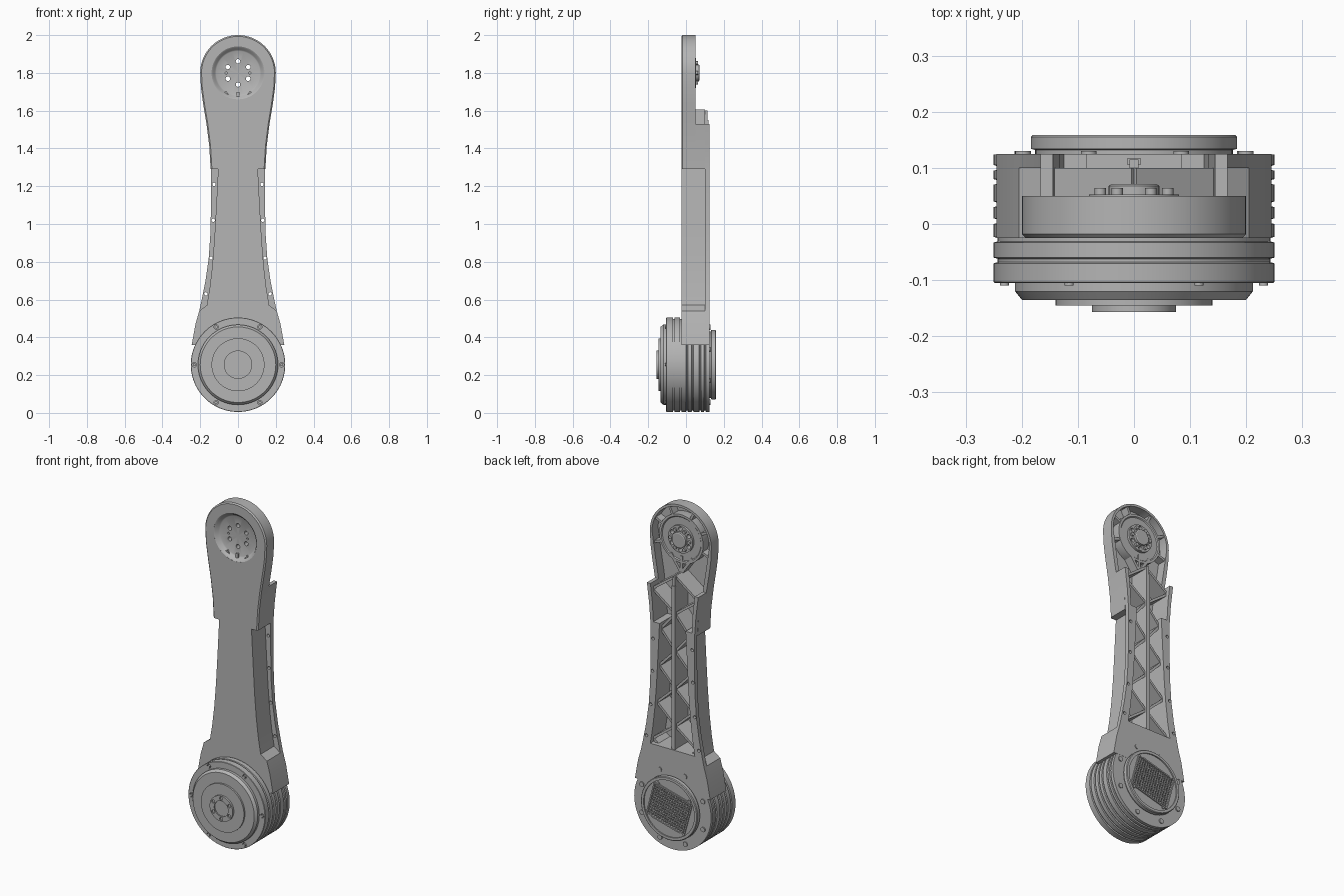
import bpy, bmesh, math
from math import sin, cos, pi, radians
from mathutils import Matrix, Vector

if "Cube" in bpy.data.objects:
    bpy.data.objects.remove(bpy.data.objects["Cube"])

grey = bpy.data.materials.new("machined grey")
grey.use_nodes = True
colour = (0.46, 0.46, 0.46, 1)
grey.diffuse_color = colour
grey.node_tree.nodes["Principled BSDF"].inputs["Base Color"].default_value = colour

JOINT_Z, HUB_Z = 0.255, 1.8
parts = []


def finish(name, bm):
    bmesh.ops.recalc_face_normals(bm, faces=bm.faces)
    mesh = bpy.data.meshes.new(name)
    bm.to_mesh(mesh)
    bm.free()
    mesh.materials.append(grey)
    obj = bpy.data.objects.new(name, mesh)
    bpy.context.collection.objects.link(obj)
    parts.append(obj)
    return obj


def add_prism(bm, pts, y0, y1):
    face = bm.faces.new([bm.verts.new((x, y0, z)) for x, z in pts])
    ext = bmesh.ops.extrude_face_region(bm, geom=[face], use_keep_orig=True)["geom"]
    verts = [v for v in ext if isinstance(v, bmesh.types.BMVert)]
    bmesh.ops.translate(bm, verts=verts, vec=(0, y1 - y0, 0))
    return face


def prism(name, pts, y0, y1, chamfer=0):
    bm = bmesh.new()
    front = add_prism(bm, pts, y0, y1)
    if chamfer:
        edges = [e for e in front.edges if min(v.co.z for v in e.verts) > 1.28
                 and abs(e.verts[0].co.z - e.verts[1].co.z) > 1e-4 or
                 min(v.co.z for v in e.verts) > 1.9]
        bmesh.ops.bevel(bm, geom=edges, offset=chamfer, segments=1, affect="EDGES")
    return finish(name, bm)


def bars(name, segments, width, y0, y1):
    """Straight ribs between pairs of (x, z) points."""
    bm = bmesh.new()
    for p, q in segments:
        p, q = Vector(p), Vector(q)
        d = (q - p).normalized() * width / 2
        n = Vector((-d.y, d.x))
        add_prism(bm, [p - n, q - n, q + n, p + n], y0, y1)
    return finish(name, bm)


def revolve(name, profile, z, n=72):
    """Turn an (r, y) profile about the joint axis."""
    bm = bmesh.new()
    verts = [bm.verts.new((r, y, 0)) for r, y in profile]
    edges = [bm.edges.new(pair) for pair in zip(verts, verts[1:])]
    bmesh.ops.spin(bm, geom=verts + edges, cent=(0, 0, 0), axis=(0, 1, 0),
                   angle=2 * pi, steps=n, use_duplicate=False)
    bmesh.ops.remove_doubles(bm, verts=bm.verts, dist=1e-5)
    bmesh.ops.translate(bm, verts=bm.verts, vec=(0, 0, z))
    return finish(name, bm)


def pins(name, centres, r, y0, y1, n=16):
    bm = bmesh.new()
    for x, z in centres:
        m = Matrix.Translation((x, (y0 + y1) / 2, z)) @ Matrix.Rotation(pi / 2, 4, "X")
        bmesh.ops.create_cone(bm, cap_ends=True, segments=n, radius1=r, radius2=r,
                              depth=y1 - y0, matrix=m)
    return finish(name, bm)


def ring(z, r, count, start=0):
    return [(r * cos(radians(start) + i * 2 * pi / count),
             z + r * sin(radians(start) + i * 2 * pi / count)) for i in range(count)]


def cut(targets, cutters):
    for obj in targets:
        for c in cutters:
            mod = obj.modifiers.new("cut", "BOOLEAN")
            mod.object, mod.operation, mod.solver = c, "DIFFERENCE", "EXACT"
        dg = bpy.context.evaluated_depsgraph_get()
        mesh = bpy.data.meshes.new_from_object(obj.evaluated_get(dg))
        obj.modifiers.clear()
        obj.data = mesh
    for c in cutters:
        parts.remove(c)
        bpy.data.objects.remove(c)


def mirrored(half):
    return half + [(-x, z) for x, z in reversed(half)]


def crown_arc(r):
    return [(r * cos(a * pi / 48), HUB_Z + r * sin(a * pi / 48)) for a in range(0, 24)]


def width_at(half, z):
    for (x0, z0), (x1, z1) in zip(half, half[1:]):
        if z0 <= z <= z1 and z1 > z0:
            return x0 + (x1 - x0) * (z - z0) / (z1 - z0)
    return half[-1][0]


# Half outlines of the arm, from the joint upward
shoulder = [(.245, .36), (.225, .47), (.205, .54)]
waist = [(.165, .57), (.15, .66), (.136, .78), (.125, .92), (.116, 1.08), (.105, 1.29)]
flange = [(.192, .6), (.172, .7), (.155, .82), (.146, .95), (.143, 1.1), (.143, 1.29)]
upper = [(.145, 1.29), (.152, 1.41), (.167, 1.53)]
crown = [(.185, 1.64), (.196, 1.72)]
inner = [(x - .02, z + .02) for x, z in waist + upper + crown[:1]]

# Arm shell, hollowed from the back
front = prism("arm_front_shell", mirrored(shoulder + waist + upper + crown + crown_arc(.2)),
              -.025, .05, chamfer=.007)
rear = prism("arm_rear_shell", mirrored(shoulder + waist + upper), .05, .1)
back = prism("arm_back_flange", mirrored(shoulder + flange + upper[1:]), .1, .125)
cavity = prism("cavity_cutter", mirrored(inner + crown_arc(.186)), -.006, .3)
screw_holes = [(s * x, z) for s in (1, -1)
               for x, z in ((.127, 1.21), (.131, 1.02), (.143, .82), (.17, .63))]
cut([back], [pins("screw_cutter", screw_holes, .009, .05, .2)])
cut([front], [pins("hub_cutter", [(0, HUB_Z)], .14, -.1, -.001, 72)])
cut([front, rear, back], [cavity])

# Upper hub with dished front and through holes
hub = revolve("upper_hub", [(0, 0), (.115, 0), (.122, -.004), (.132, -.02), (.141, -.025),
                            (.143, -.02), (.143, .045), (.13, .045), (.125, .04), (.08, .04),
                            (.08, .053), (.045, .053), (.045, .068), (.04, .071), (0, .071)], HUB_Z)
cut([hub], [pins("hub_hole_cutter", ring(HUB_Z, .062, 6, 30), .012, -.1, .2),
            pins("hub_pin_cutter", ring(HUB_Z, .062, 2), .006, -.1, .2)])
pins("hub_bosses", ring(HUB_Z, .06, 6), .01, .05, .064)

# Ribs around the hub and the truss inside the arm
spokes = [25, 65, 115, 155, 200, 340]
bars("hub_spokes", [((.135 * cos(radians(a)), HUB_Z + .135 * sin(radians(a))),
                     (.19 * cos(radians(a)), HUB_Z + .19 * sin(radians(a)))) for a in spokes],
     .014, -.01, .042)
bars("neck_ribs", [((0, 1.6), (s * .07, 1.7)) for s in (1, -1)] + [((0, 1.5), (0, 1.7))],
     .016, -.01, .045)
bars("spine_rib", [((0, .5), (0, 1.6))], .016, -.01, .115)
bars("spine_cap", [((0, .5), (0, 1.55))], .024, .105, .118)
truss = []
for i in range(5):
    top, mid, low = 1.6 - .22 * i, 1.49 - .22 * i, 1.38 - .22 * i
    wall = width_at(waist + upper, mid) - .012
    for s in (1, -1):
        truss += [((0, top), (s * wall, mid)), ((s * wall, mid), (0, low))]
bars("truss_ribs", truss, .014, -.01, .1)

# Joint motor: stepped front cap and grooved housing
profile = [(0, -.15), (.045, -.15), (.045, -.157), (.075, -.157), (.075, -.145), (.14, -.145),
           (.14, -.135), (.2, -.135), (.212, -.12), (.212, -.105), (.248, -.105), (.25, -.103)]
for y in (-.065, -.028, .005, .035, .075, .1):
    profile += [(.25, y - .005), (.243, y - .003), (.243, y + .003), (.25, y + .005)]
motor = revolve("joint_motor", profile + [(.25, .124), (0, .124)], JOINT_Z, 96)
cut([motor], [pins("front_screw_cutter", ring(JOINT_Z, .231, 6), .012, -.2, -.095),
              pins("axle_screw_cutter", ring(JOINT_Z, .06, 6, 30), .01, -.2, -.15)])
pins("front_screws", ring(JOINT_Z, .231, 6), .008, -.11, -.1)

# Rear cover with a tilted grille
cover = revolve("rear_cover", [(0, .12), (.176, .12), (.176, .132), (.184, .134), (.184, .155),
                               (.18, .159), (.165, .159), (.165, .152), (0, .152)], JOINT_Z)
tilt = radians(15)


def tilted(u, v):
    return (u * cos(tilt) - v * sin(tilt), JOINT_Z + u * sin(tilt) + v * cos(tilt))


W, H = .125, .1
window = [tilted(W * a, H * b) for a, b in ((-1, -1), (1, -1), (1, 1), (-1, 1))]
cut([cover], [prism("grille_cutter", window, .135, .2)])
bars("grille_frame", list(zip(window, window[1:] + window[:1])), .008, .13, .159)
grid = [(tilted(-W + i * W / 8, -H), tilted(-W + i * W / 8, H)) for i in range(1, 16)]
bars("grille_columns", grid, .006, .13, .152)
grid = [(tilted(-W, -H + i * H / 6), tilted(W, -H + i * H / 6)) for i in range(1, 12)]
bars("grille_rows", grid, .006, .13, .1515)
pins("cover_screws", ring(JOINT_Z, .148, 4, 60), .01, .14, .157)
pins("rear_screws", ring(JOINT_Z, .215, 8, 22), .014, .11, .13)

# Smooth shading with crisp edges
bpy.ops.object.select_all(action="DESELECT")
for obj in parts:
    obj.select_set(True)
bpy.context.view_layer.objects.active = parts[0]
bpy.ops.object.shade_smooth_by_angle(angle=radians(30))
